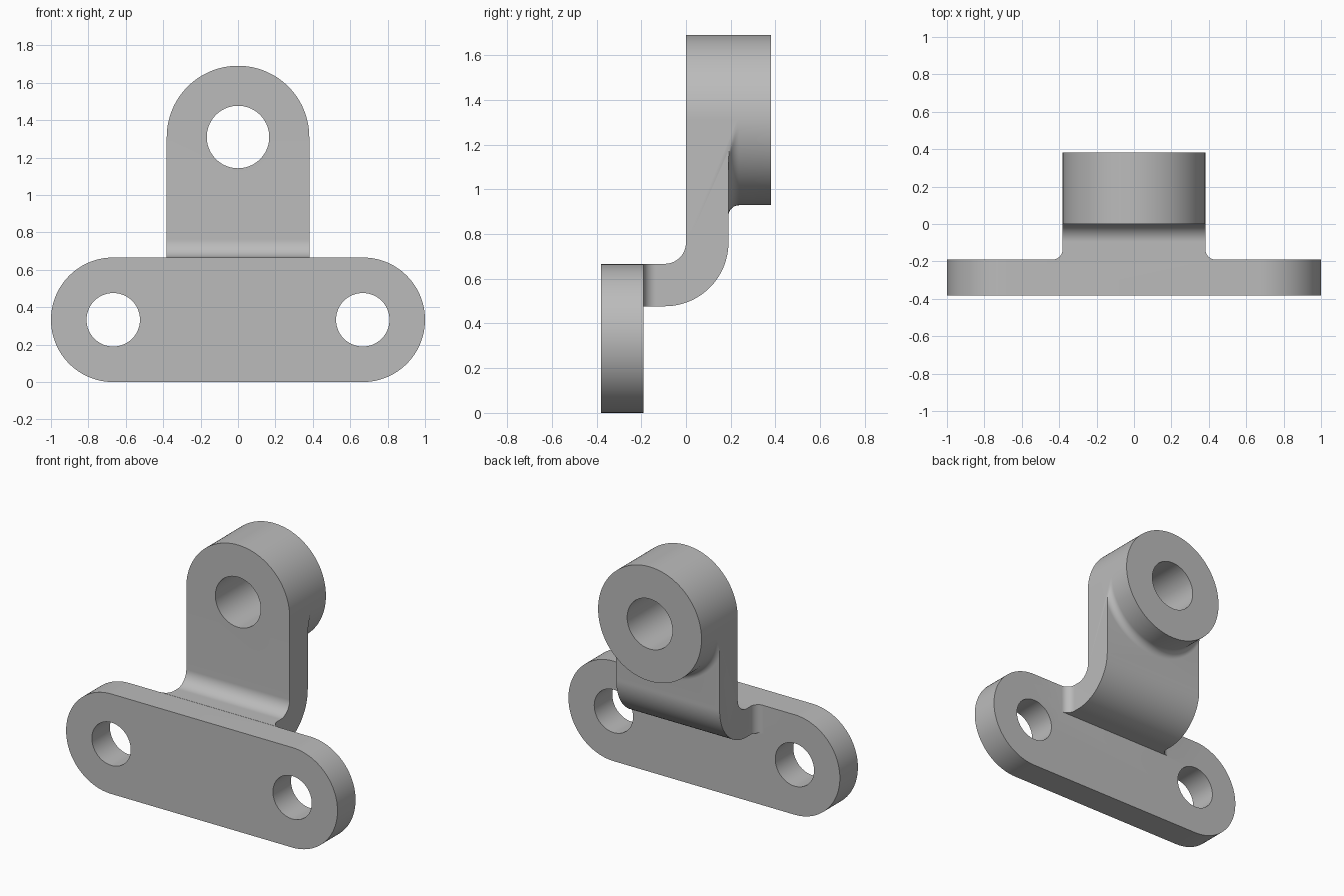
import bpy, bmesh
from math import sin, cos, pi, radians
from mathutils import Vector

cube = bpy.data.objects.get("Cube")
if cube:
    bpy.data.objects.remove(cube, do_unlink=True)

# Main dimensions
T = 0.19            # sheet thickness
FRONT = -0.381      # front face of the base plate
END_R = 0.333       # base plate end radius
EYE_R = 0.381       # pivot boss radius, also half the arm width
EYE_Z = 1.31
BEND_Y, BEND_Z = -0.095, 0.762
FOOT_R, BOSS_FILLET = 0.057, 0.048
PLATE_BACK = FRONT + T

metal = bpy.data.materials.new("grey metal")
metal.use_nodes = True
grey = (0.5, 0.5, 0.5, 1)
metal.diffuse_color = grey
metal.node_tree.nodes["Principled BSDF"].inputs["Base Color"].default_value = grey


def arc(cx, cy, r, start, end, n=24):
    angles = [radians(start + (end - start) * i / n) for i in range(n + 1)]
    return [(cx + r * cos(a), cy + r * sin(a)) for a in angles]


def loft(name, rings):
    """Closed solid through matching rings of points."""
    bm = bmesh.new()
    loops = [[bm.verts.new(p) for p in ring] for ring in rings]
    for a, b in zip(loops, loops[1:]):
        for i in range(len(a)):
            j = (i + 1) % len(a)
            bm.faces.new((a[i], a[j], b[j], b[i]))
    bm.faces.new(loops[0])
    bm.faces.new(loops[-1])
    bmesh.ops.recalc_face_normals(bm, faces=bm.faces)
    mesh = bpy.data.meshes.new(name)
    bm.to_mesh(mesh)
    bm.free()
    mesh.materials.append(metal)
    obj = bpy.data.objects.new(name, mesh)
    bpy.context.collection.objects.link(obj)
    return obj


def prism(name, outline, axis, low, high):
    place = {"x": lambda u, v, w: (w, u, v),
             "y": lambda u, v, w: (u, w, v),
             "z": lambda u, v, w: (u, v, w)}[axis]
    return loft(name, [[place(u, v, w) for u, v in outline] for w in (low, high)])


def combine(target, tool, operation):
    mod = target.modifiers.new(operation.lower(), "BOOLEAN")
    mod.operation, mod.solver, mod.object = operation, "EXACT", tool
    bpy.context.view_layer.objects.active = target
    bpy.ops.object.modifier_apply(modifier=mod.name)
    bpy.data.objects.remove(tool, do_unlink=True)


# Base plate with rounded ends
end_x = 1 - END_R
bracket = prism("pivot_bracket",
                arc(end_x, END_R, END_R, -90, 90, 48) + arc(-end_x, END_R, END_R, 90, 270, 48),
                "y", FRONT, PLATE_BACK)

# Foot that flares into the plate with a fillet on each side
flare = EYE_R + FOOT_R
foot_y = PLATE_BACK + FOOT_R
foot = prism("foot",
             arc(flare, foot_y, FOOT_R, 270, 180, 12) + arc(-flare, foot_y, FOOT_R, 0, -90, 12),
             "z", BEND_Z - T - 0.095, BEND_Z - 0.095)

# Bent arm, trimmed to a round top
arm = prism("arm",
            [(foot_y, BEND_Z - 0.095 - T)] + arc(BEND_Y, BEND_Z, 0.095 + T, -90, 0, 36)
            + [(T, EYE_Z), (0, EYE_Z)]
            + arc(BEND_Y, BEND_Z, 0.095, 0, -90, 24) + [(foot_y, BEND_Z - 0.095)],
            "x", -EYE_R, EYE_R)

# Round head and pivot boss, filleted below where it leaves the arm
SEG = 128


def boss_ring(y, radius):
    ring = []
    for i in range(SEG):
        a = 2 * pi * i / SEG
        r = radius if i > SEG // 2 else EYE_R
        x = max(-EYE_R, min(EYE_R, r * cos(a)))
        ring.append((x, y, EYE_Z + r * sin(a)))
    return ring


head = prism("head", arc(0, EYE_Z, EYE_R, 0, 180, SEG // 2), "y", 0, T)
rings = []
for i in range(11):
    a = pi / 2 * i / 10
    rings.append(boss_ring(T + BOSS_FILLET * (1 - cos(a)),
                           EYE_R + BOSS_FILLET * (1 - sin(a))))
boss = loft("boss", rings + [boss_ring(-FRONT, EYE_R)])

for part in (foot, arm, head, boss):
    combine(bracket, part, "UNION")

# Bolt holes and pivot hole
for x, z, r in ((-end_x, END_R, 0.143), (end_x, END_R, 0.143), (0, EYE_Z, 0.167)):
    cutter = prism("hole_cutter", arc(x, z, r, 0, 355, 71), "y", -1, 1)
    cutter.hide_render = True
    combine(bracket, cutter, "DIFFERENCE")

# Clean seams and shade
bm = bmesh.new()
bm.from_mesh(bracket.data)
bmesh.ops.remove_doubles(bm, verts=bm.verts, dist=0.0002)
bmesh.ops.dissolve_limit(bm, angle_limit=radians(0.2), verts=bm.verts, edges=bm.edges)
bm.to_mesh(bracket.data)
bm.free()
bpy.ops.object.select_all(action="DESELECT")
bracket.select_set(True)
bpy.context.view_layer.objects.active = bracket
bpy.ops.object.shade_smooth_by_angle(angle=radians(30))
